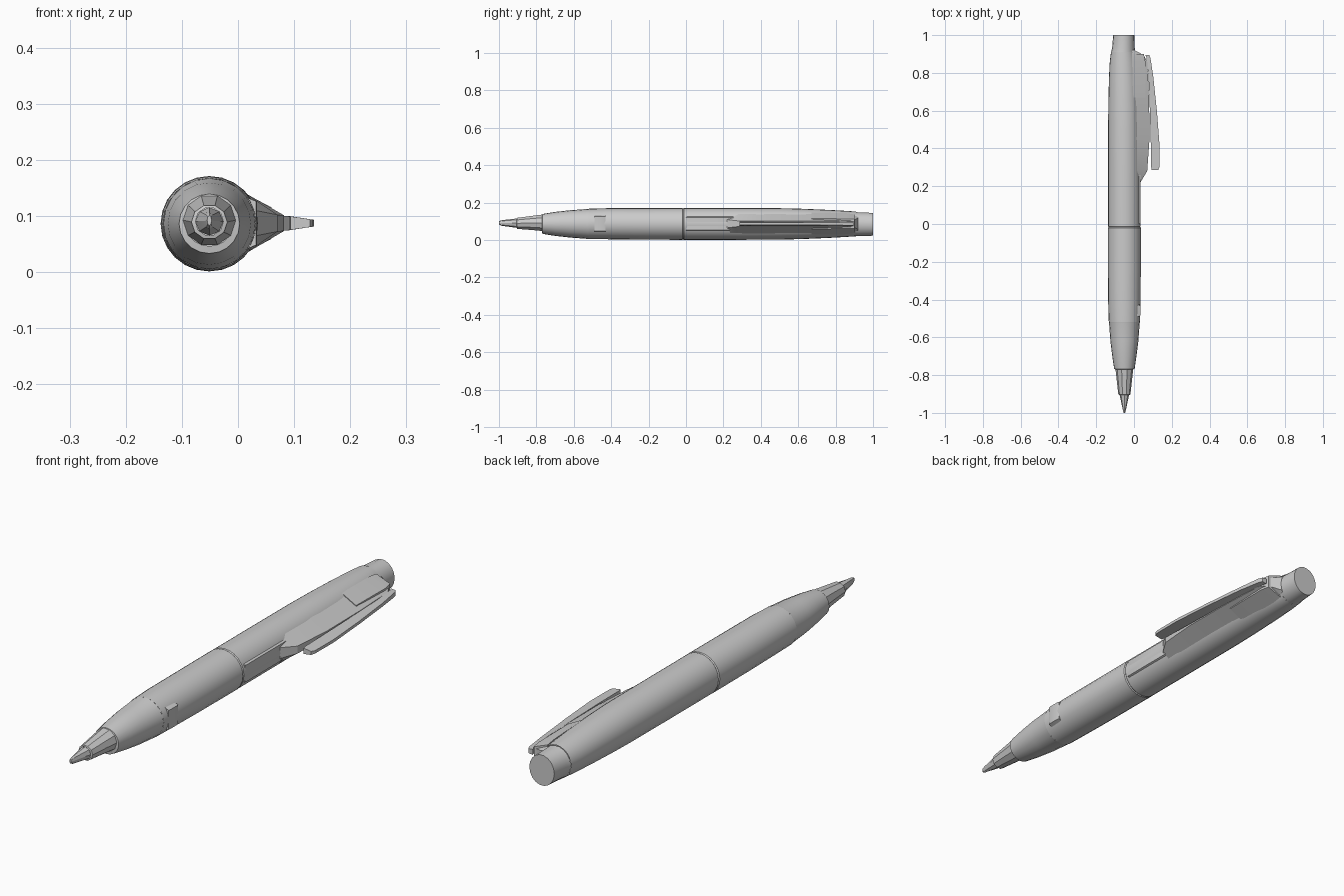
import bpy, bmesh, math

CX, CZ = -0.051, 0.086   # barrel axis


def finish(name, bm, angle=28):
    bmesh.ops.remove_doubles(bm, verts=bm.verts, dist=1e-5)
    bmesh.ops.recalc_face_normals(bm, faces=bm.faces)
    me = bpy.data.meshes.new(name)
    bm.to_mesh(me)
    bm.free()
    ob = bpy.data.objects.new(name, me)
    bpy.context.collection.objects.link(ob)
    bpy.ops.object.select_all(action='DESELECT')
    ob.select_set(True)
    bpy.context.view_layer.objects.active = ob
    bpy.ops.object.shade_smooth_by_angle(angle=math.radians(angle))
    return ob


def loft(name, rings, caps=(True, True), angle=28):
    """Skin a list of equal-length point rings."""
    bm = bmesh.new()
    rows = [[bm.verts.new(p) for p in r] for r in rings]
    n = len(rows[0])
    for a, b in zip(rows, rows[1:]):
        for i in range(n):
            j = (i + 1) % n
            bm.faces.new((a[i], a[j], b[j], b[i]))
    if caps[0]:
        bm.faces.new(rows[0])
    if caps[1]:
        bm.faces.new(rows[-1])
    return finish(name, bm, angle)


def barrel(name, stations, sides, caps=(False, False), angle=28):
    """Stations along the pen: y, x radius, z radius, x shift, z shift."""
    rings = []
    for y, rx, rz, dx, dz in stations:
        rings.append([(CX + dx + rx * math.cos(2 * math.pi * i / sides), y,
                       CZ + dz + rz * math.sin(2 * math.pi * i / sides))
                      for i in range(sides)])
    return loft(name, rings, caps, angle)


# Pointed tip and its collar, coarse facets
barrel("writing_tip", [(-1.0, .004, .009, 0, .006), (-.985, .008, .015, 0, .005),
                       (-.905, .025, .025, 0, .004)], 8, (True, False), 15)
barrel("tip_collar", [(-.905, .025, .025, 0, .004), (-.903, .032, .031, 0, .003),
                      (-.83, .040, .039, 0, .005), (-.77, .047, .046, 0, .006)],
       10, (False, False), 15)

# Tapered grip and front barrel
barrel("grip", [(-.77, .044, .044, 0, .004), (-.768, .054, .053, 0, 0),
                (-.70, .064, .064, 0, 0), (-.62, .074, .073, 0, 0),
                (-.525, .081, .080, 0, 0), (-.52, .082, .081, 0, 0)], 20)
barrel("front_barrel", [(-.52, .0825, .081, 0, 0), (-.42, .0855, .083, 0, .001),
                        (-.25, .087, .084, 0, 0), (-.02, .087, .085, 0, 0),
                        (-.016, .083, .082, 0, 0)], 24)

# Rear barrel and narrowing tail with a flat end
barrel("rear_barrel", [(-.016, .083, .082, 0, 0), (-.012, .086, .085, 0, 0),
                       (.25, .086, .085, 0, 0), (.5, .086, .084, 0, 0),
                       (.62, .084, .081, -.001, 0), (.76, .079, .075, -.003, 0),
                       (.85, .073, .070, -.005, 0), (.91, .064, .066, -.007, 0)], 24)
barrel("tail_end", [(.91, .063, .065, -.007, -.001), (.93, .060, .064, -.005, -.002),
                    (1.0, .056, .062, -.003, -.002)], 18, (False, True))


def wedge(name, stations, angle=20):
    """Tapered bar along y: y, inner x, outer x, inner half height, outer half height."""
    z = 0.087
    return loft(name, [[(a, y, z - h), (b, y, z - k), (b, y, z + k), (a, y, z + h)]
                       for y, a, b, h, k in stations], (True, True), angle)


# Fairing that joins the clip to the barrel
wedge("clip_fairing", [(.22, 0, .034, .063, .022), (.28, 0, .070, .062, .015),
                       (.45, 0, .082, .061, .014), (.67, 0, .080, .056, .014),
                       (.86, -.01, .070, .050, .013), (.895, -.01, .050, .046, .018),
                       (.92, -.02, .004, .042, .030)])
# Raised mount at the back of the fairing
wedge("clip_mount", [(.67, -.005, .060, .062, .028), (.86, -.01, .060, .056, .026),
                     (.90, -.01, .052, .050, .026)])
# Long thin clip blade
wedge("clip_blade", [(.285, .094, .128, .012, .007), (.30, .091, .134, .012, .006),
                     (.42, .089, .135, .013, .006), (.60, .084, .121, .013, .006),
                     (.78, .077, .102, .013, .007), (.88, .066, .087, .013, .009),
                     (.895, .060, .080, .011, .009)])

# Shallow side panels on the clip side
for name, y0, y1, h, x in (("side_window", 0.0, .27, .040, .0335),
                           ("grip_panel", -.49, -.43, .045, .034)):
    wedge(name, [(y0, 0, x - .002, h + .008, h - .006), (y0 + .008, 0, x, h + .008, h - .006),
                 (y1 - .008, 0, x, h + .008, h - .006), (y1, 0, x - .002, h + .008, h - .006)])
